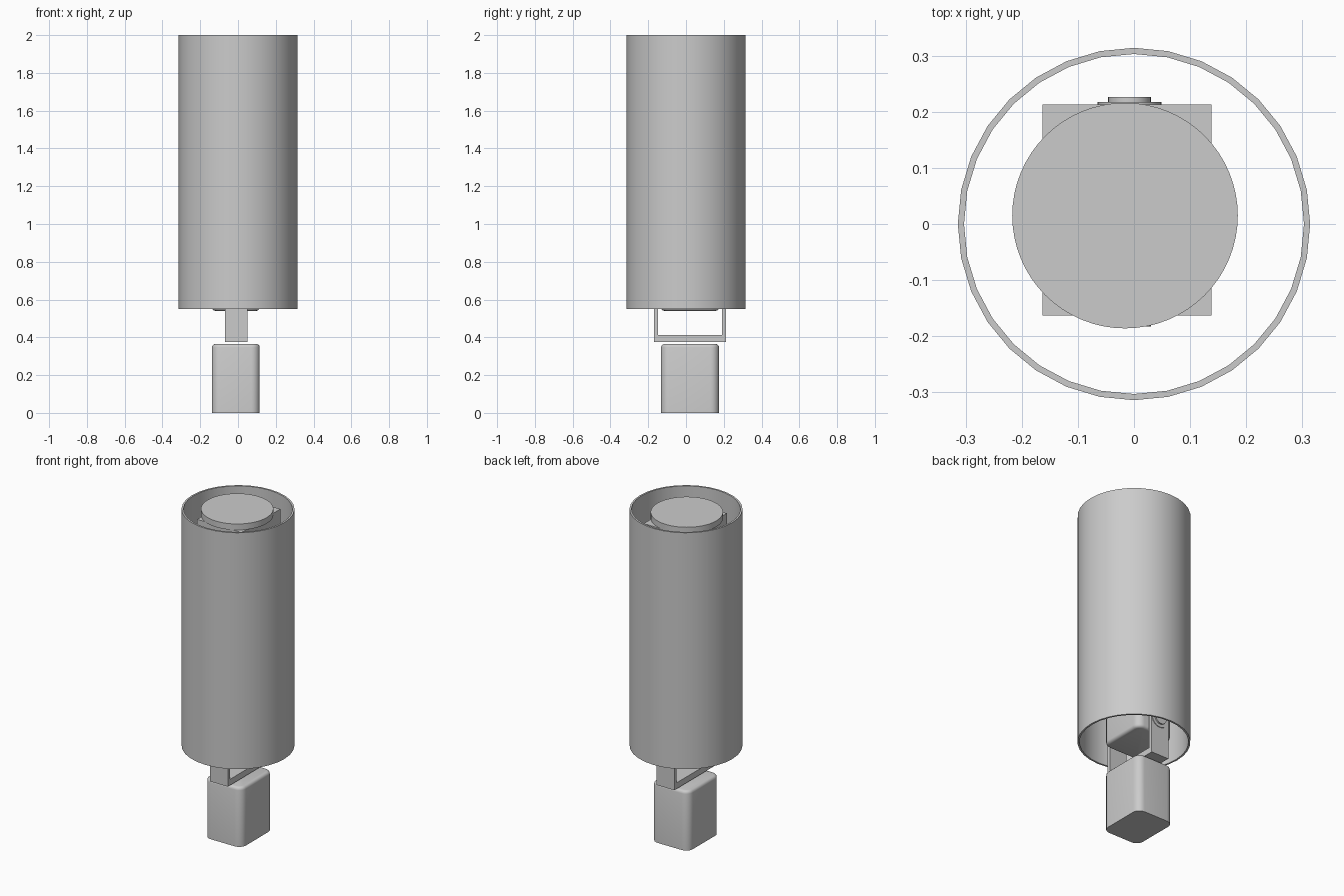
import bpy, bmesh, math
from mathutils import Matrix, Vector

cube = bpy.data.objects.get("Cube")
if cube:
    bpy.data.objects.remove(cube, do_unlink=True)

GREY = (0.6, 0.6, 0.6, 1)
grey = bpy.data.materials.new("plain grey")
grey.use_nodes = True
grey.diffuse_color = GREY
grey.node_tree.nodes["Principled BSDF"].inputs["Base Color"].default_value = GREY


def finish(name, bm, smooth=True):
    bmesh.ops.recalc_face_normals(bm, faces=bm.faces)
    mesh = bpy.data.meshes.new(name)
    bm.to_mesh(mesh)
    bm.free()
    mesh.materials.append(grey)
    obj = bpy.data.objects.new(name, mesh)
    bpy.context.collection.objects.link(obj)
    if smooth:
        bpy.ops.object.select_all(action='DESELECT')
        obj.select_set(True)
        bpy.context.view_layer.objects.active = obj
        bpy.ops.object.shade_smooth_by_angle(angle=math.radians(35))
    return obj


def add_box(bm, lo, hi):
    lo, hi = Vector(lo), Vector(hi)
    mat = Matrix.Translation((lo + hi) / 2) @ Matrix.Diagonal((*(hi - lo), 1))
    bmesh.ops.create_cube(bm, size=1, matrix=mat)


def motor(name, z0, z1, round_bottom):
    """Block with round upright corners and softened rims."""
    bm = bmesh.new()
    add_box(bm, (-0.138, -0.132, z0), (0.115, 0.175, z1))
    upright = [e for e in bm.edges if abs(e.verts[0].co.z - e.verts[1].co.z) > 0.1]
    bmesh.ops.bevel(bm, geom=upright, offset=0.045, segments=6, profile=0.5, affect='EDGES')
    levels = [z1, z0] if round_bottom else [z1]
    rims = [e for e in bm.edges
            if any(all(abs(v.co.z - z) < 1e-4 for v in e.verts) for z in levels)]
    bmesh.ops.bevel(bm, geom=rims, offset=0.018, segments=3, profile=0.5, affect='EDGES')
    finish(name, bm)


def disc(name, radius, depth, centre, sides=64, axis='Z'):
    bm = bmesh.new()
    turn = Matrix.Rotation(math.pi / 2, 4, 'X') if axis == 'Y' else Matrix()
    bmesh.ops.create_cone(bm, cap_ends=True, segments=sides, radius1=radius,
                          radius2=radius, depth=depth,
                          matrix=Matrix.Translation(centre) @ turn)
    finish(name, bm)


def bracket(name, z0, z1):
    """Upright U strap: crossbar and two arms."""
    bm = bmesh.new()
    outline = [(-0.17, z1), (-0.17, z0), (0.213, z0), (0.213, z1),
               (0.191, z1), (0.191, z0 + 0.037), (-0.148, z0 + 0.037), (-0.148, z1)]
    face = bm.faces.new([bm.verts.new((-0.07, y, z)) for y, z in outline])
    side = bmesh.ops.extrude_face_region(bm, geom=[face])
    verts = [v for v in side["geom"] if isinstance(v, bmesh.types.BMVert)]
    bmesh.ops.translate(bm, verts=verts, vec=(0.12, 0, 0))
    finish(name, bm, smooth=False)


# Outer tube, open at both ends
bm = bmesh.new()
rings = []
for radius, z in ((0.314, 0.55), (0.314, 2), (0.303, 2), (0.303, 0.55)):
    ring = bmesh.ops.create_circle(bm, segments=32, radius=radius,
                                   matrix=Matrix.Translation((0, 0, z)))
    rings.append(ring["verts"])
for a, b in zip(rings, rings[1:] + rings[:1]):
    for i in range(32):
        j = (i + 1) % 32
        bm.faces.new((a[i], a[j], b[j], b[i]))
finish("outer_tube", bm)

# Chain of motors and brackets
motor("lower_motor", 0, 0.365, False)
bracket("lower_bracket", 0.375, 0.67)
motor("middle_motor", 0.54, 0.905, True)
bracket("upper_bracket", 0.915, 1.21)
motor("upper_motor", 1.08, 1.445, True)

# Pivot washers and bolts on the arms
for z, level in ((0.61, "lower"), (1.15, "upper")):
    for side, label in ((1, "back"), (-1, "front")):
        y = 0.0215 + side * 0.1925
        disc(f"{level}_{label}_washer", 0.057, 0.006, (-0.008, y, z), 32, 'Y')
        disc(f"{level}_{label}_bolt", 0.038, 0.016, (-0.008, y + side * 0.004, z), 32, 'Y')

# Top housing and round plate
bm = bmesh.new()
add_box(bm, (-0.163, -0.163, 1.46), (0.138, 0.213, 1.955))
finish("top_housing", bm, smooth=False)
disc("top_plate", 0.201, 0.037, (-0.016, 0.015, 1.973))
